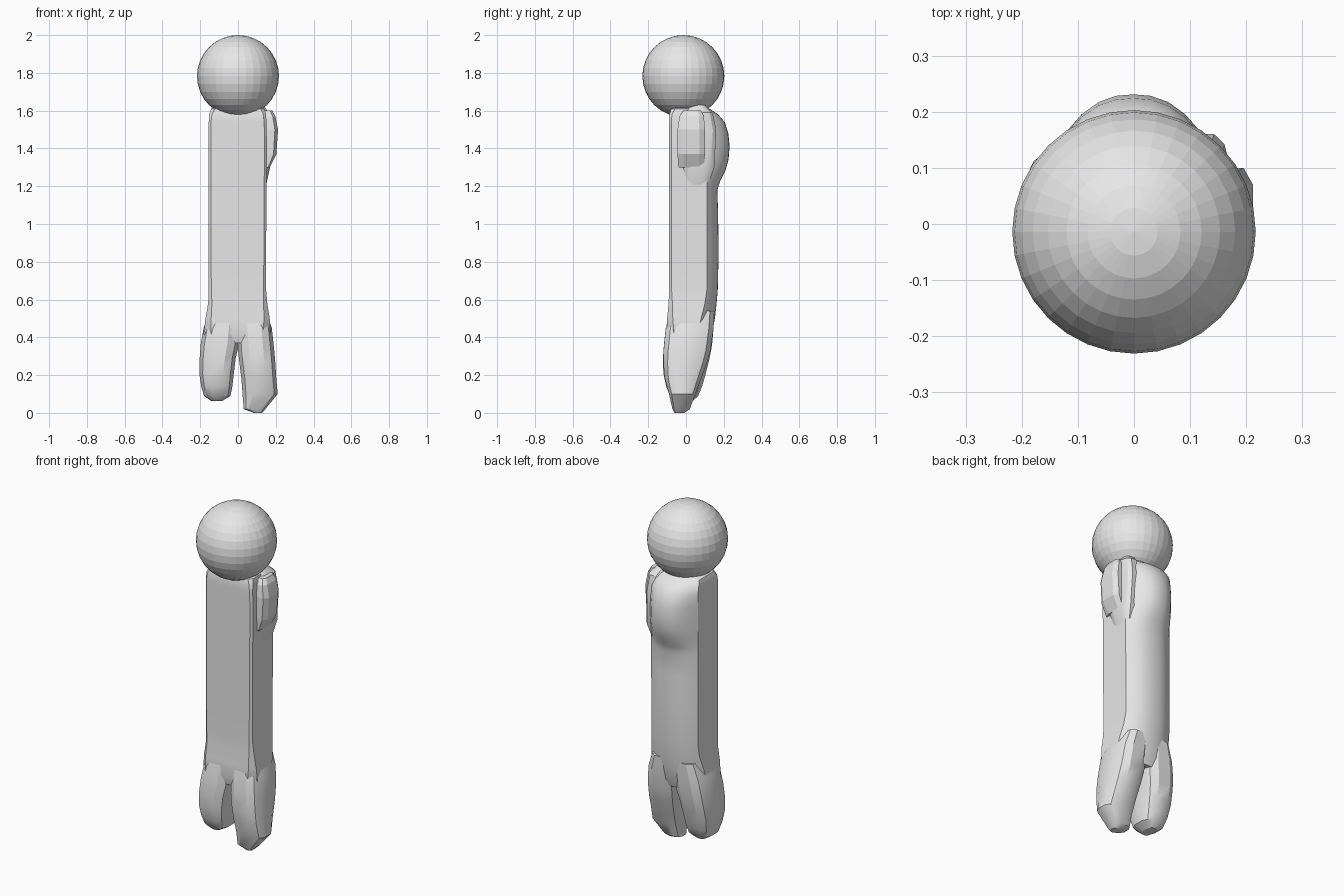
import bpy, bmesh, math

grey = bpy.data.materials.new("plain grey")
grey.diffuse_color = (0.8, 0.8, 0.8, 1)


def loft(name, rings, smooth=True):
    """Skin a stack of equal-length point rings and cap both ends."""
    bm = bmesh.new()
    rows = [[bm.verts.new(p) for p in r] for r in rings]
    n = len(rows[0])
    for a, b in zip(rows, rows[1:]):
        for i in range(n):
            j = (i + 1) % n
            bm.faces.new((a[i], a[j], b[j], b[i]))
    bm.faces.new(rows[0])
    bm.faces.new(rows[-1])
    bmesh.ops.recalc_face_normals(bm, faces=bm.faces)
    me = bpy.data.meshes.new(name)
    bm.to_mesh(me)
    bm.free()
    ob = bpy.data.objects.new(name, me)
    bpy.context.collection.objects.link(ob)
    me.materials.append(grey)
    if smooth:
        bpy.ops.object.select_all(action='DESELECT')
        bpy.context.view_layer.objects.active = ob
        ob.select_set(True)
        bpy.ops.object.shade_smooth_by_angle(angle=math.radians(30))
    return ob


def oval(z, x0, x1, y0, y1, n=12, e=0.7):
    """Squarish oval ring filling the given bounds."""
    pts = []
    for i in range(n):
        t = 2 * math.pi * (i + 0.5) / n
        c, s = math.cos(t), math.sin(t)
        m = math.cos(math.pi / n) ** e
        pts.append(((x0 + x1) / 2 + (x1 - x0) / 2 / m * math.copysign(abs(c) ** e, c),
                    (y0 + y1) / 2 + (y1 - y0) / 2 / m * math.copysign(abs(s) ** e, s), z))
    return pts


def torso_ring(z, x0, x1, y0, corner, back, r):
    """Flat front, straight sides and an arched back."""
    pts = [(x0, y0 + r, z), (x0 + r, y0, z), (x1 - r, y0, z), (x1, y0 + r, z)]
    n = 10
    mid, half = (x0 + x1) / 2, (x1 - x0) / 2
    for i in range(n + 1):
        u = 1 - 2 * i / n
        pts.append((mid + half * u, corner + (back - corner) * (1 - abs(u) ** 2.4), z))
    return pts


# Torso with the hump on the upper back: z, left, right, front, side corner, back, bevel
torso = [
    (0.37, -0.165, 0.160, -0.090, 0.05, 0.120, 0.04),
    (0.42, -0.182, 0.172, -0.103, 0.06, 0.138, 0.04),
    (0.50, -0.172, 0.168, -0.100, 0.08, 0.153, 0.03),
    (0.58, -0.158, 0.155, -0.092, 0.10, 0.162, 0.02),
    (0.65, -0.155, 0.149, -0.090, 0.11, 0.168, 0.014),
    (0.85, -0.155, 0.149, -0.090, 0.11, 0.173, 0.012),
    (1.05, -0.155, 0.150, -0.090, 0.11, 0.170, 0.012),
    (1.18, -0.155, 0.150, -0.090, 0.11, 0.166, 0.012),
    (1.23, -0.155, 0.150, -0.090, 0.11, 0.182, 0.012),
    (1.28, -0.155, 0.152, -0.090, 0.11, 0.208, 0.012),
    (1.34, -0.155, 0.153, -0.090, 0.11, 0.225, 0.012),
    (1.41, -0.155, 0.153, -0.090, 0.11, 0.231, 0.012),
    (1.48, -0.155, 0.152, -0.090, 0.11, 0.224, 0.012),
    (1.54, -0.155, 0.150, -0.090, 0.11, 0.205, 0.012),
    (1.58, -0.153, 0.149, -0.089, 0.10, 0.170, 0.015),
    (1.61, -0.142, 0.140, -0.078, 0.08, 0.125, 0.02),
    (1.622, -0.12, 0.120, -0.055, 0.06, 0.100, 0.02),
]
loft("torso", [torso_ring(*t) for t in torso])

# Legs: z, left, right, front, back
left_leg = [
    (0.062, -0.140, -0.085, -0.055, 0.035), (0.09, -0.180, -0.040, -0.085, 0.065),
    (0.14, -0.195, -0.030, -0.105, 0.085), (0.21, -0.205, -0.022, -0.120, 0.105),
    (0.29, -0.203, -0.012, -0.122, 0.125), (0.36, -0.198, 0.004, -0.117, 0.138),
    (0.45, -0.182, 0.010, -0.107, 0.146), (0.54, -0.150, 0.010, -0.085, 0.150)]
right_leg = [
    (0.0, 0.085, 0.125, -0.060, -0.010), (0.02, 0.030, 0.145, -0.072, 0.020),
    (0.10, 0.024, 0.210, -0.090, 0.050), (0.18, 0.018, 0.203, -0.112, 0.080),
    (0.26, 0.008, 0.198, -0.120, 0.110), (0.33, 0.0, 0.192, -0.119, 0.130),
    (0.45, -0.005, 0.179, -0.107, 0.146), (0.54, -0.005, 0.146, -0.085, 0.150)]
loft("left_leg", [oval(*r) for r in left_leg])
loft("right_leg", [oval(*r) for r in right_leg])

# Arm stub folded flat against the right side, on a tapering shoulder pad
arm = [
    (1.30, 0.13, 0.168, -0.040, 0.095), (1.37, 0.13, 0.203, -0.045, 0.100),
    (1.50, 0.13, 0.212, -0.045, 0.100), (1.57, 0.13, 0.198, -0.035, 0.095),
    (1.60, 0.12, 0.182, -0.015, 0.080)]
loft("arm_stub", [oval(*r, n=8, e=0.6) for r in arm], smooth=False)
pad = [
    (1.21, 0.10, 0.150, 0.0, 0.12), (1.30, 0.10, 0.170, -0.02, 0.15),
    (1.50, 0.08, 0.170, -0.02, 0.16), (1.59, 0.07, 0.165, -0.01, 0.14),
    (1.63, 0.06, 0.130, 0.02, 0.10)]
loft("shoulder_pad", [oval(*r) for r in pad])

# Head
bpy.ops.mesh.primitive_uv_sphere_add(segments=32, ring_count=16, radius=0.217,
                                     location=(0, -0.014, 1.783))
head = bpy.context.object
head.name = "head"
head.data.materials.append(grey)
